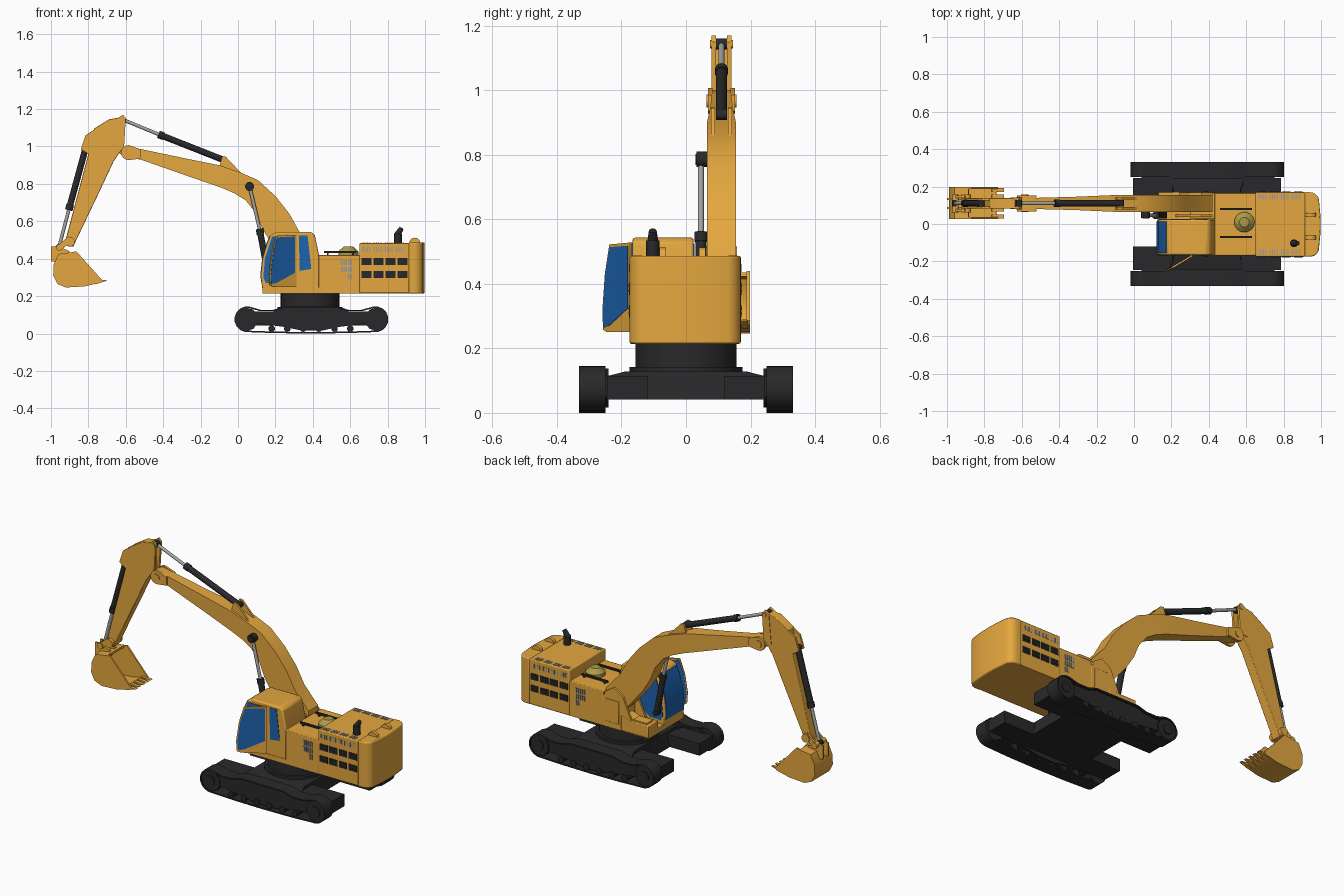
import bpy, bmesh, math
from mathutils import Vector, Matrix


def material(name, rgb):
    m = bpy.data.materials.new(name)
    m.diffuse_color = (*rgb, 1)
    return m


YELLOW = material("yellow_paint", (0.78, 0.39, 0.05))
DARK = material("dark_steel", (0.022, 0.022, 0.024))
BLUE = material("blue_glass", (0.012, 0.125, 0.43))
CHROME = material("chrome", (0.38, 0.38, 0.38))
SLOT = material("slot_grey", (0.3, 0.33, 0.36))
OLIVE = material("olive", (0.42, 0.33, 0.07))


def finish(name, bm, mat, bevel=0, segs=2):
    bmesh.ops.recalc_face_normals(bm, faces=bm.faces)
    me = bpy.data.meshes.new(name)
    bm.to_mesh(me)
    bm.free()
    me.materials.append(mat)
    ob = bpy.data.objects.new(name, me)
    bpy.context.collection.objects.link(ob)
    if bevel:
        b = ob.modifiers.new("bevel", "BEVEL")
        b.width, b.segments, b.limit_method = bevel, segs, "ANGLE"
    return ob


def loft(name, sections, mat, closed=False, bevel=0):
    """Skin a row of equal-sized point rings."""
    bm = bmesh.new()
    rings = [[bm.verts.new(p) for p in s] for s in sections]
    n = len(rings[0])
    for a, b in zip(rings, rings[1:] + (rings[:1] if closed else [])):
        for i in range(n):
            bm.faces.new((a[i], a[(i + 1) % n], b[(i + 1) % n], b[i]))
    if not closed:
        bm.faces.new(rings[0])
        bm.faces.new(rings[-1])
    return finish(name, bm, mat, bevel)


def prism(name, pts, y0, y1, mat, bevel=0):
    """Side profile (x, z) extruded along y."""
    return loft(name, [[(x, y, z) for x, z in pts] for y in (y0, y1)], mat, bevel=bevel)


def plan(name, pts, z0, z1, mat, bevel=0):
    """Plan outline (x, y) extruded along z."""
    return loft(name, [[(x, y, z) for x, y in pts] for z in (z0, z1)], mat, bevel=bevel)


def box(name, x0, x1, y0, y1, z0, z1, mat, bevel=0):
    return plan(name, [(x0, y0), (x1, y0), (x1, y1), (x0, y1)], z0, z1, mat, bevel)


def strip(name, pts, t, y0, y1, mat, closed=False):
    """Plate of thickness t following an (x, z) path, offset to its left."""
    secs, n = [], len(pts)
    for i, (x, z) in enumerate(pts):
        a = pts[i - 1] if closed or i else pts[0]
        b = pts[(i + 1) % n] if closed or i < n - 1 else pts[-1]
        d = Vector((b[0] - a[0], b[1] - a[1])).normalized() * t
        u, w = x - d.y, z + d.x
        secs.append([(x, y0, z), (x, y1, z), (u, y1, w), (u, y0, w)])
    return loft(name, secs, mat, closed)


def cyl(name, p0, p1, r, mat, n=20, r2=None, bevel=0):
    p0, p1 = Vector(p0), Vector(p1)
    d = p1 - p0
    m = Matrix.Translation((p0 + p1) / 2) @ d.to_track_quat("Z", "Y").to_matrix().to_4x4()
    bm = bmesh.new()
    bmesh.ops.create_cone(bm, cap_ends=True, segments=n, radius1=r, radius2=r if r2 is None else r2,
                          depth=d.length, matrix=m)
    return finish(name, bm, mat, bevel)


def arc(cx, cz, r, a0, a1, n):
    return [(cx + r * math.cos(math.radians(a0 + (a1 - a0) * i / n)),
             cz + r * math.sin(math.radians(a0 + (a1 - a0) * i / n))) for i in range(n + 1)]


# Tracks: belt, roller frame, wheels and inner beam on each side
belt = (arc(0.05, 0.076, 0.069, 80, 260, 8) + [(0.2, 0.002), (0.39, 0), (0.58, 0.002)]
        + arc(0.735, 0.076, 0.069, -80, 100, 8)
        + [(0.66, 0.127), (0.59, 0.127), (0.53, 0.145), (0.25, 0.145), (0.19, 0.127), (0.12, 0.127)])
frame = [(0.04, 0.05), (0.13, 0.05), (0.25, 0.035), (0.34, 0.016), (0.45, 0.016), (0.54, 0.035), (0.66, 0.05),
         (0.75, 0.05), (0.75, 0.115), (0.59, 0.119), (0.53, 0.138), (0.25, 0.138), (0.19, 0.119), (0.04, 0.115)]
for side, s in (("left", -1), ("right", 1)):
    strip("track_belt_" + side, belt, 0.008, s * 0.25, s * 0.332, DARK, True)
    prism("track_frame_" + side, frame, s * 0.24, s * 0.318, DARK)
    box("track_beam_" + side, -0.005, 0.785, s * 0.12, s * 0.245, 0.042, 0.114, DARK)
    for end, x in (("front", 0.045), ("rear", 0.74)):
        cyl(f"{end}_wheel_{side}", (x, s * 0.25, 0.076), (x, s * 0.326, 0.076), 0.063, DARK, 10)
        cyl(f"{end}_hub_{side}", (x, s * 0.32, 0.076), (x, s * 0.332, 0.076), 0.03, DARK, 10)
    for i in range(6):
        x = 0.18 + i * 0.084
        cyl(f"road_roller_{side}_{i}", (x, s * 0.255, 0.026), (x, s * 0.325, 0.026), 0.018, DARK, 10)

# Cross body and slewing ring
loft("cross_body", [[(0.19, y, 0.042), (0.59, y, 0.042), (0.59 - i, y, t), (0.19 + i, y, t)]
     for y, t, i in ((-0.24, 0.115, 0), (-0.19, 0.128, 0.02), (0.19, 0.128, 0.02), (0.24, 0.115, 0))], DARK)
cyl("slew_base", (0.385, 0, 0.12), (0.385, 0, 0.143), 0.175, DARK, 16)
cyl("slew_ring", (0.385, 0, 0.14), (0.385, 0, 0.22), 0.157, DARK, 32)

# Upper body
box("deck_floor", 0.13, 0.92, -0.168, 0.166, 0.215, 0.245, YELLOW)
box("middle_body", 0.43, 0.66, -0.168, 0.166, 0.22, 0.42, YELLOW, 0.004)
box("engine_housing", 0.65, 0.915, -0.174, 0.17, 0.216, 0.485, YELLOW, 0.005)
rear = [(0.912, -0.175)] + arc(0.94, -0.125, 0.05, -90, -15, 6) + [(0.996, -0.06), (0.998, 0), (0.996, 0.055)] \
    + arc(0.94, 0.12, 0.05, 15, 90, 6) + [(0.912, 0.17)]
plan("counterweight", rear, 0.214, 0.487, YELLOW, 0.006)
box("right_tank", 0.3, 0.435, 0.03, 0.166, 0.22, 0.4, YELLOW, 0.005)
box("tank_door", 0.325, 0.41, 0.16, 0.171, 0.25, 0.385, YELLOW, 0.003)
prism("right_step_box", [(0.13, 0.22), (0.31, 0.22), (0.31, 0.31), (0.25, 0.29), (0.13, 0.29)], 0.075, 0.17, YELLOW, 0.004)
box("step_plate", 0.15, 0.24, 0.095, 0.155, 0.285, 0.298, YELLOW)
for y in (0.05, 0.168):
    prism("boom_foot_plate", [(0.22, 0.24), (0.42, 0.24), (0.42, 0.42), (0.36, 0.46), (0.3, 0.42)], y - 0.012, y, YELLOW)

# Vents on both flanks and roof
for side, y in (("left", -0.174), ("right", 0.17)):
    for c in range(4):
        for z in (0.315, 0.385):
            x = 0.66 + c * 0.064
            box("vent_recess_" + side, x, x + 0.054, y - 0.002, y + 0.002, z - 0.019, z + 0.019, DARK)
            for k in (-0.009, 0.006):
                box("vent_slat_" + side, x + 0.004, x + 0.05, y - 0.004, y + 0.004, z + k, z + k + 0.005, DARK)
    for i in range(20):
        if i % 5 < 4:
            x, yt = 0.665 + i * 0.012, 0.86 * y
            box("side_slot_" + side, x, x + 0.006, y - 0.002, y + 0.002, 0.437, 0.462, SLOT)
            box("roof_slot_" + side, x, x + 0.006, yt - 0.014, yt + 0.014, 0.48, 0.4875, SLOT)
    for r in range(3):
        for i in range(5):
            x, z, ym = 0.55 + i * 0.013, 0.365 - r * 0.037, y * 0.977
            if r < 2 or i > 2:
                box("body_slot_" + side, x, x + 0.008, ym - 0.003, ym + 0.003, z, z + 0.028, SLOT)

# Roof fittings: exhaust, filter dome, rails, lifting eyes
cyl("exhaust_pipe", (0.855, -0.103, 0.48), (0.855, -0.103, 0.535), 0.021, DARK, bevel=0.003)
cyl("exhaust_tip", (0.85, -0.103, 0.525), (0.875, -0.103, 0.565), 0.018, DARK, r2=0.012)
cyl("filter_base", (0.59, 0.01, 0.415), (0.59, 0.01, 0.438), 0.054, OLIVE, 24)
cyl("filter_dome", (0.59, 0.01, 0.438), (0.59, 0.01, 0.464), 0.054, OLIVE, 24, 0.026)
for y in (0.08, -0.07):
    box("roof_rail", 0.46, 0.63, y - 0.005, y + 0.005, 0.43, 0.441, DARK)
    for x in (0.475, 0.61):
        box("rail_post", x, x + 0.01, y - 0.004, y + 0.004, 0.415, 0.432, DARK)
for y in (0.05, -0.072):
    prism("lifting_eye", arc(0.945, 0.482, 0.03, 0, 180, 8), y - 0.01, y + 0.01, YELLOW)

# Cab with glass
prism("cab", [(0.13, 0.235), (0.122, 0.31), (0.132, 0.4), (0.155, 0.48), (0.178, 0.53), (0.21, 0.543), (0.39, 0.543),
              (0.41, 0.53), (0.435, 0.41), (0.435, 0.235)], -0.166, 0.024, YELLOW, 0.008)
strip("windscreen", [(0.125, 0.27), (0.119, 0.31), (0.129, 0.4), (0.151, 0.48), (0.17, 0.522)], -0.006, -0.155, 0.013, BLUE)
front_win = [(0.135, 0.3), (0.144, 0.4), (0.182, 0.518), (0.305, 0.522), (0.3, 0.33), (0.22, 0.27), (0.15, 0.27)]
rear_win = [(0.33, 0.335), (0.325, 0.525), (0.372, 0.525), (0.392, 0.345)]
for y in (-0.166, 0.024):
    prism("front_side_window", front_win, y - 0.003, y + 0.003, BLUE)
    prism("rear_side_window", rear_win, y - 0.003, y + 0.003, BLUE)

# Open cab door, hinged at its rear edge
swing = Matrix.Translation((0.31, -0.17, 0)) @ Matrix.Rotation(math.radians(30.6), 4, "Z")
door = [(0, 0.25), (0, 0.528), (-0.125, 0.522), (-0.152, 0.43), (-0.167, 0.32), (-0.163, 0.258), (-0.14, 0.25)]
pane = [(-0.01, 0.325), (-0.01, 0.518), (-0.12, 0.514), (-0.146, 0.43), (-0.16, 0.32), (-0.157, 0.265), (-0.12, 0.272)]
prism("cab_door", door, -0.005, 0.005, YELLOW).matrix_world = swing
prism("door_glass", pane, -0.007, 0.007, BLUE).matrix_world = swing

# Boom: curved tapered box (top x z, bottom x z, half width)
Y = 0.11
path = [(-0.64, 0.985, -0.63, 0.96, 0.026), (-0.59, 1.0, -0.58, 0.938, 0.028), (-0.52, 0.986, -0.52, 0.93, 0.03),
        (-0.3, 0.94, -0.27, 0.842, 0.036), (-0.1, 0.9, -0.09, 0.78, 0.045), (0.01, 0.862, -0.02, 0.75, 0.045),
        (0.107, 0.82, 0.04, 0.713, 0.045), (0.2, 0.735, 0.095, 0.645, 0.045), (0.275, 0.64, 0.13, 0.56, 0.045),
        (0.33, 0.54, 0.18, 0.48, 0.045), (0.42, 0.44, 0.27, 0.37, 0.045), (0.42, 0.33, 0.33, 0.31, 0.045)]
loft("boom", [[(a, Y - w, b), (a, Y + w, b), (c, Y + w, d), (c, Y - w, d)] for a, b, c, d, w in path], YELLOW)
for s in (-1, 1):
    prism("boom_tip_cheek", arc(-0.585, 0.967, 0.04, 90, 270, 8) + [(-0.52, 0.935), (-0.52, 0.985)],
          Y + s * 0.028, Y + s * 0.042, YELLOW)
    prism("arm_cylinder_lug", [(-0.1, 0.89), (-0.085, 0.947), (-0.065, 0.945), (0.02, 0.855)],
          Y + s * 0.02, Y + s * 0.032, YELLOW)
    prism("arm_top_lug", [(-0.645, 1.15), (-0.615, 1.17), (-0.6, 1.15), (-0.61, 0.985), (-0.66, 0.98)],
          Y + s * 0.017, Y + s * 0.031, YELLOW)
    prism("bucket_cylinder_lug", [(-0.77, 1.09), (-0.815, 1.06), (-0.84, 0.985), (-0.8, 0.96), (-0.75, 0.98)],
          Y + s * 0.016, Y + s * 0.028, YELLOW)
    prism("bucket_link", [(-0.905, 0.52), (-0.885, 0.495), (-0.955, 0.44), (-0.97, 0.465)],
          Y + s * 0.03, Y + s * 0.042, YELLOW)
    prism("bucket_ear", [(-1.0, 0.385), (-1.0, 0.465), (-0.965, 0.468), (-0.9, 0.44), (-0.93, 0.38)],
          Y + s * 0.018, Y + s * 0.03, YELLOW)

# Arm and pins
prism("arm", [(-0.635, 1.155), (-0.69, 1.145), (-0.77, 1.095), (-0.795, 0.98), (-0.922, 0.5), (-0.91, 0.465), (-0.88, 0.465),
              (-0.862, 0.505), (-0.74, 0.76), (-0.665, 0.92), (-0.62, 0.985)], Y - 0.028, Y + 0.028, YELLOW, 0.003)
for name, x, z, r, w in (("boom_tip_pin", -0.585, 0.967, 0.02, 0.047), ("arm_bottom_pin", -0.897, 0.49, 0.025, 0.048),
                         ("bucket_pin", -0.955, 0.46, 0.018, 0.048), ("arm_top_pin", -0.615, 1.143, 0.013, 0.035)):
    cyl(name, (x, Y - w, z), (x, Y + w, z), r, YELLOW, 16)


# Hydraulic cylinders: barrel, collar, rod and end eyes
def ram(name, base, joint, tip, y, r):
    b, j, t = (Vector((p[0], y, p[1])) for p in (base, joint, tip))
    cyl(name + "_barrel", b, j, r, DARK)
    cyl(name + "_collar", j - (j - b).normalized() * 0.03, j, r * 1.2, DARK)
    cyl(name + "_rod", j, t, r * 0.55, CHROME)
    for p in (b, t):
        cyl(name + "_eye", p - Vector((0, r, 0)), p + Vector((0, r, 0)), r, DARK)


ram("arm_cylinder", (-0.07, 0.925), (-0.425, 1.065), (-0.615, 1.143), Y, 0.017)
ram("bucket_cylinder", (-0.815, 0.99), (-0.905, 0.66), (-0.957, 0.462), Y, 0.017)
ram("boom_cylinder", (0.16, 0.32), (0.115, 0.56), (0.062, 0.786), 0.046, 0.017)
cyl("boom_cylinder_pin", (0.062, 0.032, 0.786), (0.062, 0.1, 0.786), 0.024, DARK)

# Bucket: curved shell, side plates, teeth
shell = [(-0.885, 0.435), (-0.96, 0.425), (-0.985, 0.37), (-0.988, 0.31), (-0.965, 0.265), (-0.92, 0.246),
         (-0.82, 0.252), (-0.735, 0.272)]
strip("bucket_shell", shell, 0.012, 0.032, 0.192, YELLOW)
for y in (0.028, 0.188):
    prism("bucket_side", shell + [(-0.728, 0.287), (-0.865, 0.44)], y, y + 0.01, YELLOW)
for i in range(5):
    y = 0.03 + i * 0.0355
    prism("bucket_tooth", [(-0.765, 0.262), (-0.695, 0.284), (-0.76, 0.289)], y, y + 0.02, YELLOW)

bpy.ops.object.select_all(action="SELECT")
bpy.context.view_layer.objects.active = bpy.data.objects["boom"]
bpy.ops.object.shade_smooth_by_angle(angle=math.radians(32))
